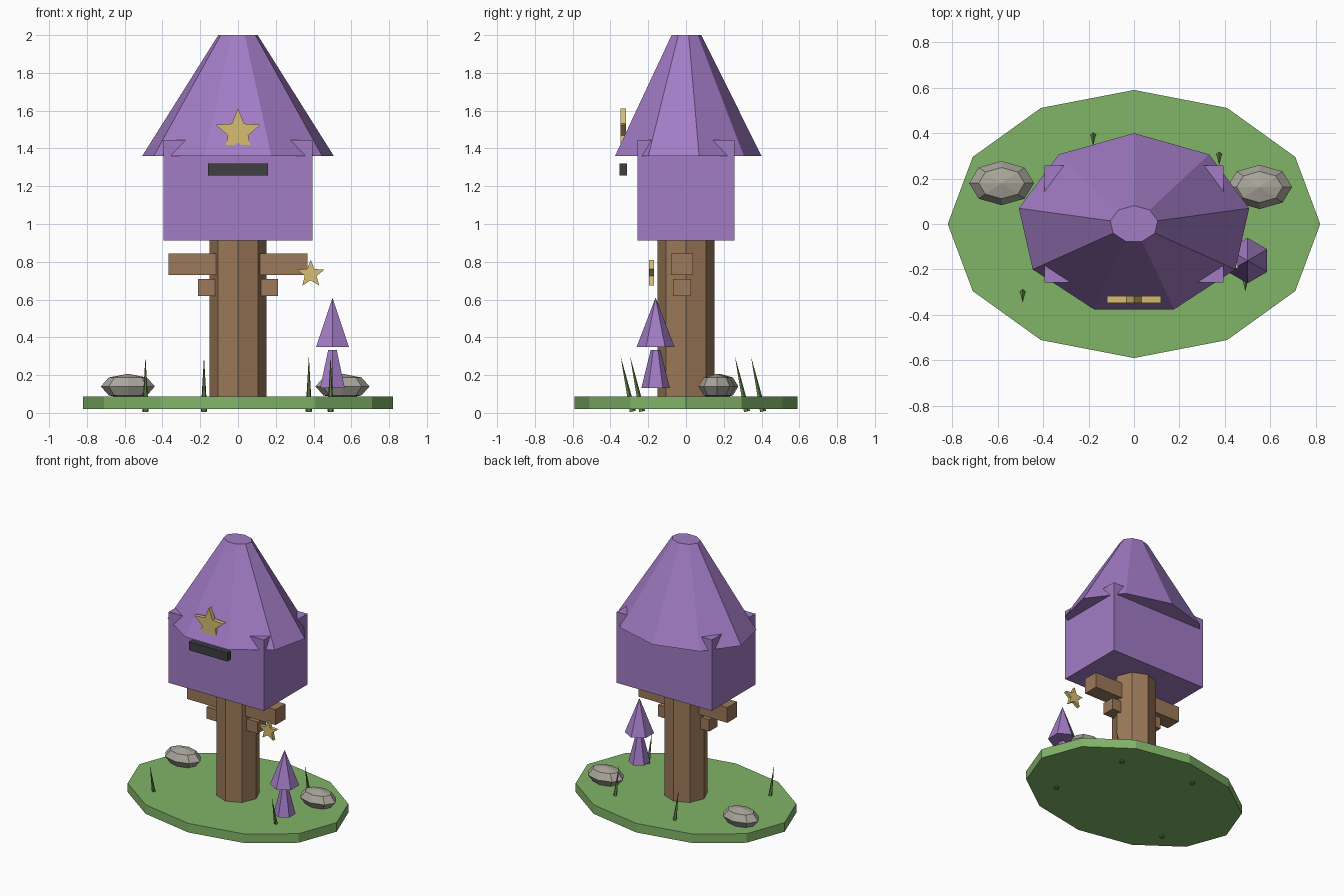
import bpy, bmesh, math
from mathutils import Matrix

if "Cube" in bpy.data.objects:
    bpy.data.objects.remove(bpy.data.objects["Cube"])


def mat(name, rgb):
    m = bpy.data.materials.new(name)
    m.diffuse_color = (*rgb, 1)
    m.use_nodes = True
    m.node_tree.nodes["Principled BSDF"].inputs["Base Color"].default_value = m.diffuse_color
    return m


PURPLE = mat("purple", (0.36, 0.20, 0.56))
GREEN = mat("green", (0.22, 0.46, 0.14))
BLADE = mat("blade_green", (0.12, 0.22, 0.06))
BROWN = mat("brown", (0.33, 0.19, 0.10))
GOLD = mat("gold", (0.68, 0.51, 0.17))
DARK = mat("dark", (0.05, 0.05, 0.055))
STONE = mat("stone", (0.40, 0.38, 0.33))


def finish(name, bm, material, matrix=Matrix()):
    bmesh.ops.recalc_face_normals(bm, faces=bm.faces)
    me = bpy.data.meshes.new(name)
    bm.to_mesh(me)
    bm.free()
    me.materials.append(material)
    ob = bpy.data.objects.new(name, me)
    ob.matrix_world = matrix
    bpy.context.collection.objects.link(ob)
    return ob


def loft(name, n, phase, rings, material, matrix=Matrix()):
    """Stack of n-sided elliptical rings (z, rx, ry); zero radius makes a point."""
    bm = bmesh.new()
    loops = []
    for z, rx, ry in rings:
        if rx == 0:
            loops.append([bm.verts.new((0, 0, z))] * n)
            continue
        angles = [math.radians(phase) + math.tau * i / n for i in range(n)]
        loops.append([bm.verts.new((rx * math.cos(a), ry * math.sin(a), z)) for a in angles])
    for lo, hi in zip(loops, loops[1:]):
        for i in range(n):
            j = (i + 1) % n
            bm.faces.new(list(dict.fromkeys((lo[i], lo[j], hi[j], hi[i]))))
    for end in (loops[0], loops[-1]):
        if end[0] is not end[1]:
            bm.faces.new(end)
    return finish(name, bm, material, matrix)


def box(name, lo, hi, material):
    bm = bmesh.new()
    bmesh.ops.create_cube(bm, size=1)
    size = [b - a for a, b in zip(lo, hi)]
    mid = [(a + b) / 2 for a, b in zip(lo, hi)]
    bm.transform(Matrix.Translation(mid) @ Matrix.Diagonal((*size, 1)))
    return finish(name, bm, material)


def star(name, x, z, outer, inner, y0, y1, material):
    bm = bmesh.new()
    pts = []
    for i in range(10):
        a, r = math.pi / 2 + i * math.pi / 5, inner if i % 2 else outer
        pts.append((x + r * math.cos(a), z + r * math.sin(a)))
    front = [bm.verts.new((px, y0, pz)) for px, pz in pts]
    back = [bm.verts.new((px, y1, pz)) for px, pz in pts]
    bm.faces.new(front)
    bm.faces.new(back)
    for i in range(10):
        j = (i + 1) % 10
        bm.faces.new((front[i], front[j], back[j], back[i]))
    return finish(name, bm, material)


# Ground and trunk
loft("ground_disc", 12, 0, [(0.02, 0.82, 0.59), (0.088, 0.82, 0.59)], GREEN)
loft("trunk", 8, 0, [(0.08, 0.15, 0.15), (0.93, 0.15, 0.15)], BROWN)

# Cabin and nine-sided roof
box("cabin", (-0.395, -0.258, 0.912), (0.395, 0.258, 1.445), PURPLE)
loft("roof", 9, 90, [(1.36, 0.515, 0.40), (2.0, 0.106, 0.081)], PURPLE)
box("dark_plank", (-0.16, -0.353, 1.256), (0.16, -0.312, 1.32), DARK)

# Stars on roof and beam
star("roof_star", 0, 1.486, 0.126, 0.056, -0.348, -0.317, GOLD)
star("hanging_star", 0.385, 0.735, 0.0755, 0.033, -0.197, -0.17, GOLD)

# Support beams, mirrored left and right
for side, s in (("left", -1), ("right", 1)):
    for label, x, y0, y1, z0, z1 in (("upper", 0.368, -0.08, 0.036, 0.73, 0.845),
                                     ("lower", 0.212, -0.07, 0.027, 0.62, 0.708)):
        xs = sorted((s * 0.08, s * x))
        box(f"{side}_{label}_beam", (xs[0], y0, z0), (xs[1], y1, z1), BROWN)

# Rocks
h = math.sqrt(0.5)
rock = [(-0.067, 0, 0)] + [(0.067 * k, 0.143 * r, 0.097 * r)
                           for k, r in ((-h, h), (0, 1), (h, h))] + [(0.067, 0, 0)]
for side, x, y in (("left", -0.583, 0.18), ("right", 0.553, 0.163)):
    loft(f"{side}_rock", 8, 0, rock, STONE, Matrix.Translation((x, y, 0.14)))

# Small purple tree in two tiers
spot = Matrix.Translation((0.5, -0.161, 0))
loft("tree_top", 6, 90, [(0.35, 0.1, 0.1), (0.61, 0, 0)], PURPLE, spot)
loft("tree_lower", 6, 90, [(0.133, 0.075, 0.075), (0.333, 0.026, 0.026)], PURPLE, spot)

# Leaning grass blades
for i, (x, y) in enumerate(((-0.49, -0.315), (0.49, -0.265), (-0.18, 0.375), (0.375, 0.29))):
    lean = Matrix.Translation((x, y, 0.154)) @ Matrix.Rotation(0.21, 4, 'X')
    loft(f"grass_blade_{i + 1}", 5, 90, [(-0.15, 0.018, 0.018), (0.15, 0, 0)], BLADE, lean)
